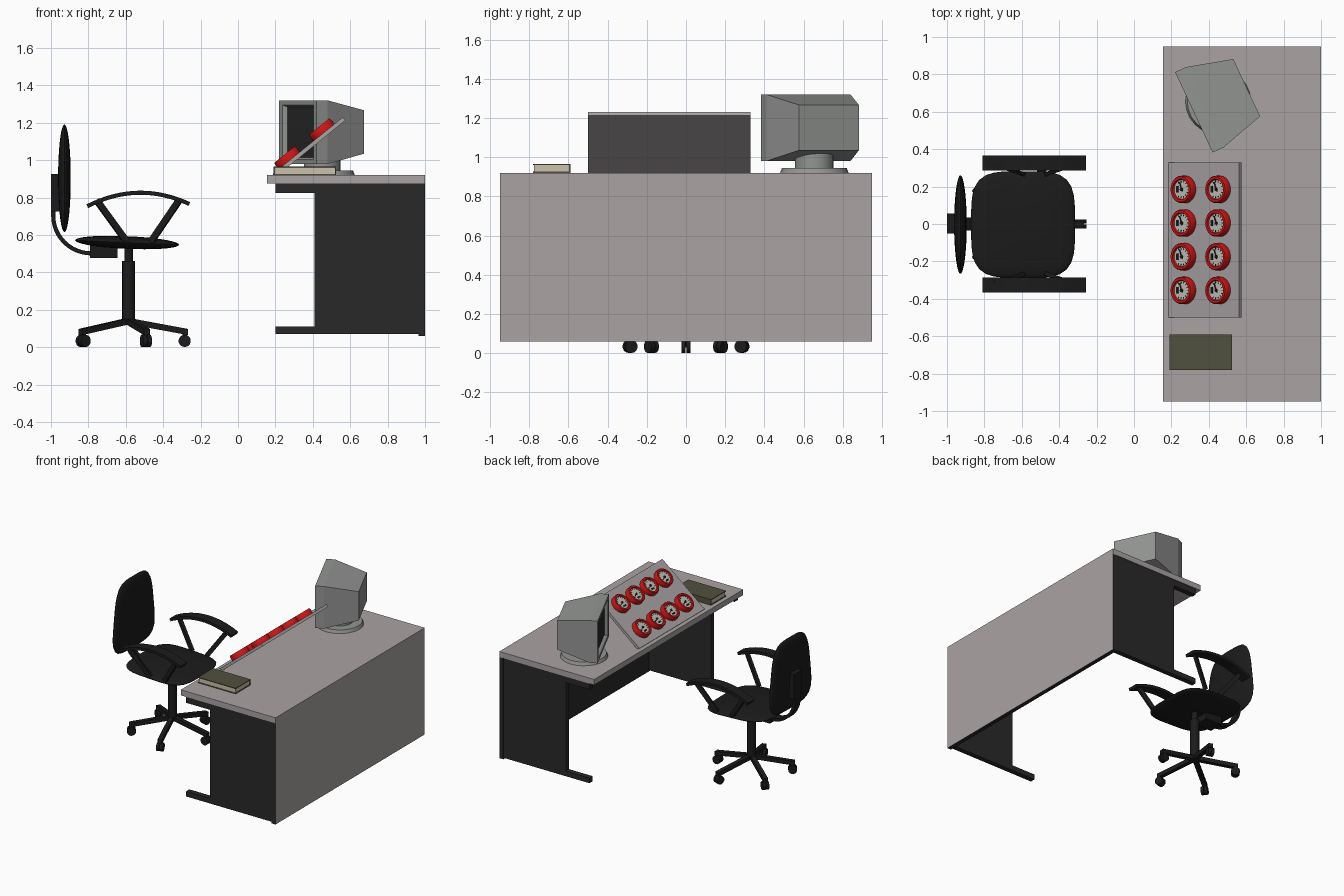
import bpy, bmesh
from math import sin, cos, pi, radians
from mathutils import Matrix, Vector

if "Cube" in bpy.data.objects:
    bpy.data.objects.remove(bpy.data.objects["Cube"])


def mat(name, c):
    m = bpy.data.materials.new(name)
    m.diffuse_color = (*c, 1)
    m.use_nodes = True
    m.node_tree.nodes["Principled BSDF"].inputs["Base Color"].default_value = m.diffuse_color
    return m


LAMINATE = mat("laminate", (.40, .365, .37))
DARK = mat("dark_panel", (.022, .022, .022))
BLACK = mat("chair_black", (.011, .011, .011))
PLASTIC = mat("monitor_grey", (.29, .30, .29))
RED = mat("gauge_red", (.62, .008, .008))
FACE = mat("gauge_face", (.55, .54, .50))
OLIVE = mat("book_cover", (.08, .08, .05))
PAPER = mat("paper", (.60, .54, .42))


def finish(name, bm, *mats, smooth=False, mw=None):
    bmesh.ops.recalc_face_normals(bm, faces=bm.faces)
    me = bpy.data.meshes.new(name)
    bm.to_mesh(me)
    bm.free()
    for m in mats:
        me.materials.append(m)
    ob = bpy.data.objects.new(name, me)
    bpy.context.collection.objects.link(ob)
    if mw:
        ob.matrix_world = mw
    if smooth:
        bpy.ops.object.select_all(action='DESELECT')
        ob.select_set(True)
        bpy.context.view_layer.objects.active = ob
        bpy.ops.object.shade_smooth_by_angle(angle=radians(40))
    return ob


def add_box(bm, lo, hi, m=Matrix()):
    lo, hi = Vector(lo), Vector(hi)
    t = m @ Matrix.Translation((lo + hi) / 2) @ Matrix.Diagonal((*(hi - lo), 1))
    return bmesh.ops.create_cube(bm, size=1, matrix=t)['verts']


def box(name, lo, hi, m, mw=None):
    bm = bmesh.new()
    add_box(bm, lo, hi)
    return finish(name, bm, m, mw=mw)


def add_rod(bm, a, b, r1, r2=None, seg=16):
    a, b = Vector(a), Vector(b)
    t = Matrix.Translation((a + b) / 2) @ (b - a).to_track_quat('Z', 'Y').to_matrix().to_4x4()
    bmesh.ops.create_cone(bm, cap_ends=True, segments=seg, radius1=r1, radius2=r2 or r1,
                          depth=(b - a).length, matrix=t)


def bridge(bm, loops, closed=False):
    """Skin rings of vertices with quads."""
    for a, b in zip(loops, loops[1:]):
        n = len(a)
        for i in range(n):
            bm.faces.new((a[i], a[(i + 1) % n], b[(i + 1) % n], b[i]))


def ribbon(name, pts, t, y0, y1):
    """Flat bar of thickness t following an xz path."""
    bm, loops = bmesh.new(), []
    for i, p in enumerate(pts):
        d = Vector(pts[min(i + 1, len(pts) - 1)]) - Vector(pts[max(i - 1, 0)])
        n = Vector((-d.y, d.x)).normalized() * t / 2
        loops.append([bm.verts.new((p[0] + s * n.x, y, p[1] + s * n.y))
                      for s, y in ((1, y0), (1, y1), (-1, y1), (-1, y0))])
    bridge(bm, loops)
    bm.faces.new(loops[0])
    bm.faces.new(loops[-1])
    finish(name, bm, BLACK, smooth=True)


def cushion(name, hu, hv, ht, taper, mw):
    """Rounded-square pad with a lens section."""
    bm, loops, n, k = bmesh.new(), [], 48, 9
    for j in range(1, 2 * k):
        t = -pi / 2 + pi * j / (2 * k)
        ring = []
        for i in range(n):
            a = 2 * pi * i / n
            c, s = cos(a), sin(a)
            f = cos(t) / (abs(c) ** 4 + abs(s) ** 4) ** .25
            ring.append(bm.verts.new((hu * c * f * (1 - taper * (s * f + 1)), hv * s * f, ht * sin(t))))
        loops.append(ring)
    bridge(bm, loops)
    bm.faces.new(loops[0])
    bm.faces.new(loops[-1])
    finish(name, bm, BLACK, smooth=True, mw=mw)


# Desk: top, modesty panel with laminate outer face, two side frames
box("desk_top", (.155, -.95, .875), (1, .95, .92), LAMINATE)
bm = bmesh.new()
add_box(bm, (.965, -.95, .06), (1, .95, .875))
for f in bm.faces:
    f.material_index = int(f.calc_center_median().x > .99)
finish("desk_back_panel", bm, DARK, LAMINATE)
for side, s in (("left", 1), ("right", -1)):
    bm = bmesh.new()
    y0, y1 = sorted((s * .905, s * .945))
    add_box(bm, (.41, y0, .07), (.965, y1, .875))
    add_box(bm, (.2, y0, .07), (.41, y1, .112))
    add_box(bm, (.2, y0, .825), (.41, y1, .875))
    finish("desk_side_" + side, bm, DARK)

# Monitor: stepped rectangular loops from recessed screen to tapered rear
mw = Matrix.Translation((.32, .597, 0)) @ Matrix.Rotation(radians(25), 4, 'Z')
bm, loops = bmesh.new(), []
for x, w, z0, z1 in ((.025, .185, 1.015, 1.285), (0, .195, 1.005, 1.295), (0, .237, .98, 1.32),
                     (.065, .237, .98, 1.32), (.312, .169, 1.035, 1.267)):
    loops.append([bm.verts.new(p) for p in ((x, -w, z0), (x, w, z0), (x, w, z1), (x, -w, z1))])
bridge(bm, loops)
bm.faces.new(loops[0]).material_index = 1
bm.faces.new(loops[-1])
finish("monitor_body", bm, PLASTIC, DARK, mw=mw)
bm = bmesh.new()
add_rod(bm, (.45, .655, .92), (.45, .655, .945), .175, .165, 24)
add_rod(bm, (.45, .655, .945), (.45, .655, 1.025), .098, seg=24)
finish("monitor_stand", bm, PLASTIC, smooth=True)

# Tilted instrument board
tilt = Matrix.Translation((.185, -.085, .926)) @ Matrix.Rotation(radians(-39), 4, 'Y')
box("gauge_board", (0, -.415, -.022), (.483, .415, 0), LAMINATE, tilt)

# Gauge: turned red bezel, pale face, black markings
bm, loops, n = bmesh.new(), [], 32
for r, z in ((.073, 0), (.073, .034), (.068, .041), (.055, .041), (.051, .031)):
    loops.append([bm.verts.new((r * cos(2 * pi * i / n), r * sin(2 * pi * i / n), z)) for i in range(n)])
bridge(bm, loops)
bm.faces.new(loops[-1]).material_index = 1
old = set(bm.faces)
for i in range(11):
    add_box(bm, (.038, -.0018, .030), (.049, .0018, .0325), Matrix.Rotation(radians(-120 + 24 * i), 4, 'Z'))
add_box(bm, (-.012, -.003, .030), (.040, .003, .035), Matrix.Rotation(radians(110), 4, 'Z'))
add_rod(bm, (0, 0, .030), (0, 0, .037), .009, seg=12)
add_box(bm, (-.037, -.017, .030), (-.023, .017, .0325))
for f in bm.faces:
    if f not in old:
        f.material_index = 2
first = None
for s in (.115, .353):
    for y in (-.27, -.09, .09, .27):
        place = tilt @ Matrix.Translation((s, y, 0))
        if first is None:
            first = finish("gauge", bm, RED, FACE, BLACK, smooth=True, mw=place)
        else:
            ob = first.copy()
            bpy.context.collection.objects.link(ob)
            ob.matrix_world = place

# Book
bm = bmesh.new()
add_box(bm, (.19, -.78, .92), (.525, -.59, .926))
add_box(bm, (.19, -.78, .959), (.525, -.59, .966))
add_box(bm, (.19, -.596, .926), (.525, -.59, .959))
finish("book_cover", bm, OLIVE)
box("book_pages", (.194, -.776, .926), (.521, -.596, .959), PAPER)

# Chair cushions
CX = -.585
cushion("seat", .278, .285, .034, 0,
        Matrix.Translation((-.593, -.003, .56)) @ Matrix.Rotation(radians(2.5), 4, 'Y'))
upright = Matrix(((0, 0, 1, -.928), (1, 0, 0, -.003), (0, 1, 0, .903), (0, 0, 0, 1)))
cushion("backrest", .287, .288, .034, .13, upright)

# Back support: bracket, curved bar, under-seat block
box("back_bracket", (-1, -.05, .725), (-.94, .055, .925), BLACK)
ribbon("back_bar", [(-.988, .74)] + [(-.785 - .203 * cos(a), .705 - .203 * sin(a))
       for a in (pi / 2 * i / 12 for i in range(13))], .022, -.035, .035)
box("seat_mechanism", (-.79, -.06, .477), (-.645, .06, .545), BLACK)

# Armrests with slanted struts
arc = [(-.533 + .273 * u, .826 - .066 * u * u + .006 * u) for u in (-1 + i / 8 for i in range(17))]
for side, s in (("left", 1), ("right", -1)):
    y0, y1 = sorted((s * .285, s * .367))
    ribbon("armrest_" + side, arc, .022, y0, y1)
    bm = bmesh.new()
    for xt, xb in ((-.755, -.595), (-.315, -.465)):
        a, b = Vector((xt, s * .322, .785)), Vector((xb, s * .268, .565))
        q = (b - a).to_track_quat('Z', 'Y').to_matrix().to_4x4()
        add_box(bm, (-.011, -.017, 0), (.011, .017, (b - a).length),
                Matrix.Translation(a) @ Matrix.Rotation(0, 4, 'Z') @ q)
    finish("arm_struts_" + side, bm, BLACK)

# Gas column
bm = bmesh.new()
add_rod(bm, (CX, 0, .12), (CX, 0, .46), .034)
add_rod(bm, (CX, 0, .46), (CX, 0, .55), .023)
finish("column", bm, BLACK, smooth=True)

# Five-star base with casters
for i in range(5):
    m = Matrix.Translation((CX, 0, 0)) @ Matrix.Rotation(2 * pi * i / 5, 4, 'Z')
    bm = bmesh.new()
    vs = add_box(bm, (.01, -.017, .122), (.318, .017, .155))
    for v in vs:
        if v.co.x > .2:
            v.co.z -= .057
    finish("base_leg", bm, BLACK, mw=m)
    bm = bmesh.new()
    add_rod(bm, (.3, 0, .03), (.3, 0, .08), .011, seg=8)
    for y in (-.013, .013):
        add_rod(bm, (.3, y - .011, .034), (.3, y + .011, .034), .033, seg=14)
    finish("caster", bm, BLACK, smooth=True, mw=m)
